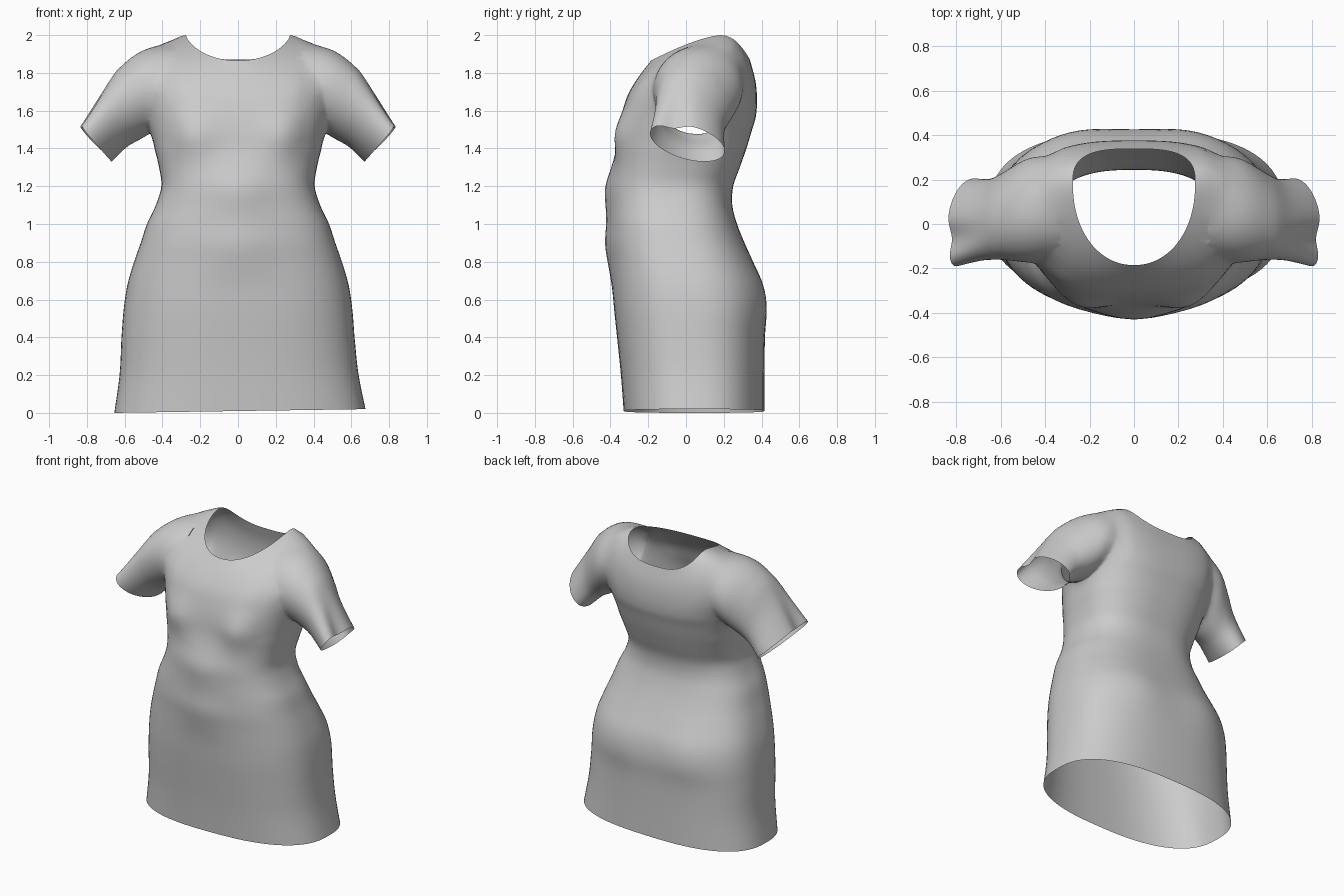
import bpy, bmesh, math
from mathutils import Vector

if "Cube" in bpy.data.objects:
    bpy.data.objects.remove(bpy.data.objects["Cube"])

SEG = 80


def spline(keys, sub):
    """Smoothly interpolate a list of equal-length tuples."""
    out = []
    for i in range(len(keys) - 1):
        p0, p1 = keys[max(i - 1, 0)], keys[i]
        p2, p3 = keys[i + 1], keys[min(i + 2, len(keys) - 1)]
        for s in range(sub):
            t = s / sub
            out.append([0.5 * (2 * b + (c - a) * t + (2 * a - 5 * b + 4 * c - d) * t * t
                               + (3 * b - a - 3 * c + d) * t ** 3)
                        for a, b, c, d in zip(p0, p1, p2, p3)])
    return out + [list(keys[-1])]


def spow(v, p):
    return math.copysign(abs(v) ** p, v)


mats = [bpy.data.materials.new(n) for n in ("shell", "cap")]


def loft(name, rings):
    """Closed tube through rings; end caps are tagged with material 1."""
    bm = bmesh.new()
    vs = [[bm.verts.new(p) for p in r] for r in rings]
    for a, b in zip(vs, vs[1:]):
        for i in range(SEG):
            j = (i + 1) % SEG
            bm.faces.new((a[i], a[j], b[j], b[i]))
    for r in (vs[0], vs[-1]):
        mid = bm.verts.new(sum((v.co for v in r), Vector()) / SEG)
        for i in range(SEG):
            bm.faces.new((r[i], r[(i + 1) % SEG], mid)).material_index = 1
    bmesh.ops.recalc_face_normals(bm, faces=bm.faces)
    me = bpy.data.meshes.new(name)
    bm.to_mesh(me)
    bm.free()
    for m in mats:
        me.materials.append(m)
    ob = bpy.data.objects.new(name, me)
    bpy.context.collection.objects.link(ob)
    return ob


# Body sections: z, half width, front y, back y
low = [(0, .665, -.33, .415), (.2, .632, -.345, .415), (.4, .617, -.365, .418),
       (.55, .605, -.38, .425), (.68, .585, -.388, .405), (.8, .55, -.395, .355),
       (.9, .515, -.403, .31), (1.0, .482, -.402, .27), (1.1, .435, -.402, .245),
       (1.2, .406, -.402, .25), (1.3, .418, -.385, .285), (1.4, .442, -.367, .32),
       (1.5, .467, -.355, .35)]
keys = [(z, z, z, w, f, b, (f + b) / 2, 2.55, 2.6) for z, w, f, b in low]
# Shoulder and neckline: z front, z side, z back, half width, y front, y back, y side, exponents
keys += [(1.6, 1.65, 1.57, .49, -.335, .37, .04, 2.7, 2.7),
         (1.69, 1.83, 1.66, .50, -.305, .376, .09, 2.7, 2.7),
         (1.78, 1.958, 1.76, .415, -.25, .367, .15, 2.5, 2.8),
         (1.865, 2.0, 1.87, .275, -.185, .338, .18, 2.1, 3.0)]

# Soft bumps: x, z, radius, depth (negative pushes forward)
bumps = [(.25, 1.47, .12, -.045), (.27, .62, .16, .014),
         (0, .88, .17, -.025), (0, 1.17, .14, -.025)]
rings = []
for zf, zs, zb, w, yf, yb, ys, nf, nb in spline(keys, 4):
    ring = []
    for i in range(SEG):
        a = 2 * math.pi * i / SEG
        c, s = math.cos(a), math.sin(a)
        n = nf if s < 0 else nb
        x = w * spow(c, 2 / n)
        k = abs(s) ** (2 / n)
        y = ys + k * ((yf if s < 0 else yb) - ys)
        z = zs + (k ** 1.4 * (zf - zs) if s < 0 else k ** 2.2 * (zb - zs))
        for bx, bz, r, d in bumps:
            if s * d > 0:
                y += d * k * math.exp(-((abs(x) - bx) ** 2 + (z - bz) ** 2) / r ** 2)
        h = max(0, 1 - z / .4)
        ring.append((x + .01 * h, y, z + h * (.01 + .015 * x)))
    rings.append(ring)
body = loft("dress", rings)

# Sleeve sections: upper x z, lower x z, front y, back y, shear, top dent
sleeve_keys = [(.33, 1.945, .33, 1.58, -.14, .29, 0, 0), (.48, 1.935, .44, 1.50, -.175, .305, .0, 0),
               (.615, 1.842, .51, 1.45, -.163, .25, .12, 0), (.727, 1.7, .585, 1.41, -.163, .205, .3, .08),
               (.85, 1.535, .67, 1.33, -.19, .205, .45, .3)]
for side in (-1, 1):
    rings = []
    for ux, uz, lx, lz, yf, yb, sh, dent in spline(sleeve_keys, 5):
        mid = Vector(((ux + lx) / 2, (yf + yb) / 2, (uz + lz) / 2))
        half = Vector(((ux - lx) / 2, 0, (uz - lz) / 2))
        ring = []
        for i in range(SEG):
            a = 2 * math.pi * i / SEG
            c, s = math.cos(a), math.sin(a)
            u = c * math.sqrt(1 - sh * sh) - s * sh
            if c > 0:
                u -= dent * c * math.exp(-((s + .4) / .35) ** 2)
            p = mid + half * u
            p.y += s * (yb - yf) / 2
            p.x += dent * .06 * s * max(c, 0)
            ring.append((p.x * side, p.y, p.z))
        rings.append(ring)
    sleeve = loft("sleeve", rings)
    mod = body.modifiers.new("join_sleeve", "BOOLEAN")
    mod.operation, mod.solver, mod.object = "UNION", "EXACT", sleeve
    bpy.context.view_layer.objects.active = body
    bpy.ops.object.modifier_apply(modifier=mod.name)
    bpy.data.objects.remove(sleeve)

# Open the hem, neck and cuffs, then soften the armhole seams
bm = bmesh.new()
bm.from_mesh(body.data)
bmesh.ops.delete(bm, geom=[f for f in bm.faces if f.material_index == 1], context="FACES")
bmesh.ops.remove_doubles(bm, verts=bm.verts, dist=.002)
bmesh.ops.triangulate(bm, faces=[f for f in bm.faces if len(f.verts) > 4])
seam = [v for v in bm.verts if .33 < abs(v.co.x) < .62 and v.co.z > 1.42 and not v.is_boundary]
for _ in range(9):
    bmesh.ops.smooth_vert(bm, verts=seam, factor=.5, use_axis_x=True, use_axis_y=True, use_axis_z=True)
bm.to_mesh(body.data)
bm.free()
body.data.materials.clear()
for m in mats:
    bpy.data.materials.remove(m)
body.select_set(True)
bpy.ops.object.shade_smooth()
